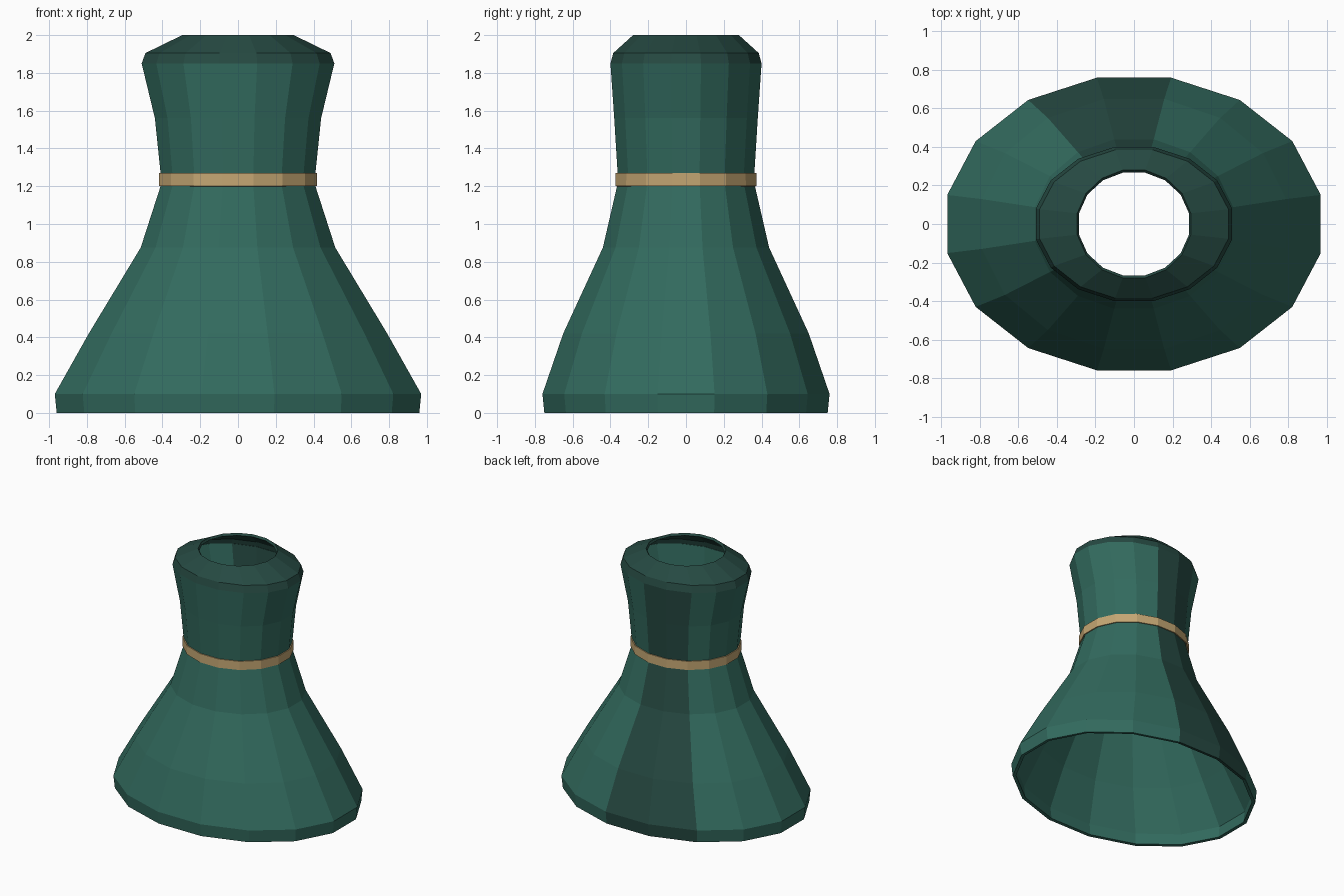
import bpy, bmesh, math

if "Cube" in bpy.data.objects:
    bpy.data.objects.remove(bpy.data.objects["Cube"])

SIDES = 16
# Ring vertices sit half a step off the axes, so extents are scaled to true radii
K = 1 / math.cos(math.pi / SIDES)


def material(name, color):
    m = bpy.data.materials.new(name)
    m.diffuse_color = (*color, 1)
    m.use_nodes = True
    m.node_tree.nodes["Principled BSDF"].inputs["Base Color"].default_value = m.diffuse_color
    return m


green = material("green", (0.032, 0.145, 0.112))
dark_green = material("dark_green", (0.019, 0.067, 0.054))
tan = material("tan", (0.55, 0.38, 0.17))


def loft(name, rings, mats, thickness, rule=lambda c: 0):
    """Skin oval rings (z, x extent, y extent) and give the sheet thickness inward."""
    bm = bmesh.new()
    loops = []
    for z, rx, ry in rings:
        angles = [(i + 0.5) * 2 * math.pi / SIDES for i in range(SIDES)]
        loops.append([bm.verts.new((rx * K * math.cos(a), ry * K * math.sin(a), z))
                      for a in angles])
    for lo, hi in zip(loops, loops[1:]):
        for i in range(SIDES):
            j = (i + 1) % SIDES
            f = bm.faces.new((lo[i], lo[j], hi[j], hi[i]))
            f.material_index = rule(f.calc_center_median())
    me = bpy.data.meshes.new(name)
    bm.to_mesh(me)
    bm.free()
    for m in mats:
        me.materials.append(m)
    ob = bpy.data.objects.new(name, me)
    bpy.context.collection.objects.link(ob)
    s = ob.modifiers.new("thickness", 'SOLIDIFY')
    s.thickness = thickness
    s.offset = -1
    return ob


def back_panel(c):
    """Two darker columns at the back, just left of the middle."""
    a = math.degrees(math.atan2(c.y / 0.76, c.x / 0.97))
    return 1 if 80 < a < 122 else 0


# Flared body with hem and neck
loft("flared_body", [
    (0.00, 0.96, 0.75),
    (0.10, 0.97, 0.76),
    (0.42, 0.79, 0.65),
    (0.875, 0.515, 0.44),
    (1.20, 0.41, 0.365),
    (1.27, 0.41, 0.362),
    (1.56, 0.44, 0.38),
    (1.85, 0.51, 0.40),
], [green, dark_green], 0.025, back_panel)

# Turned-in collar around the top opening
loft("collar", [
    (1.85, 0.51, 0.40),
    (1.905, 0.49, 0.385),
    (2.00, 0.295, 0.28),
], [dark_green], 0.02)

# Thin band around the waist
loft("waist_band", [
    (1.20, 0.418, 0.374),
    (1.27, 0.418, 0.372),
], [tan], 0.008)
